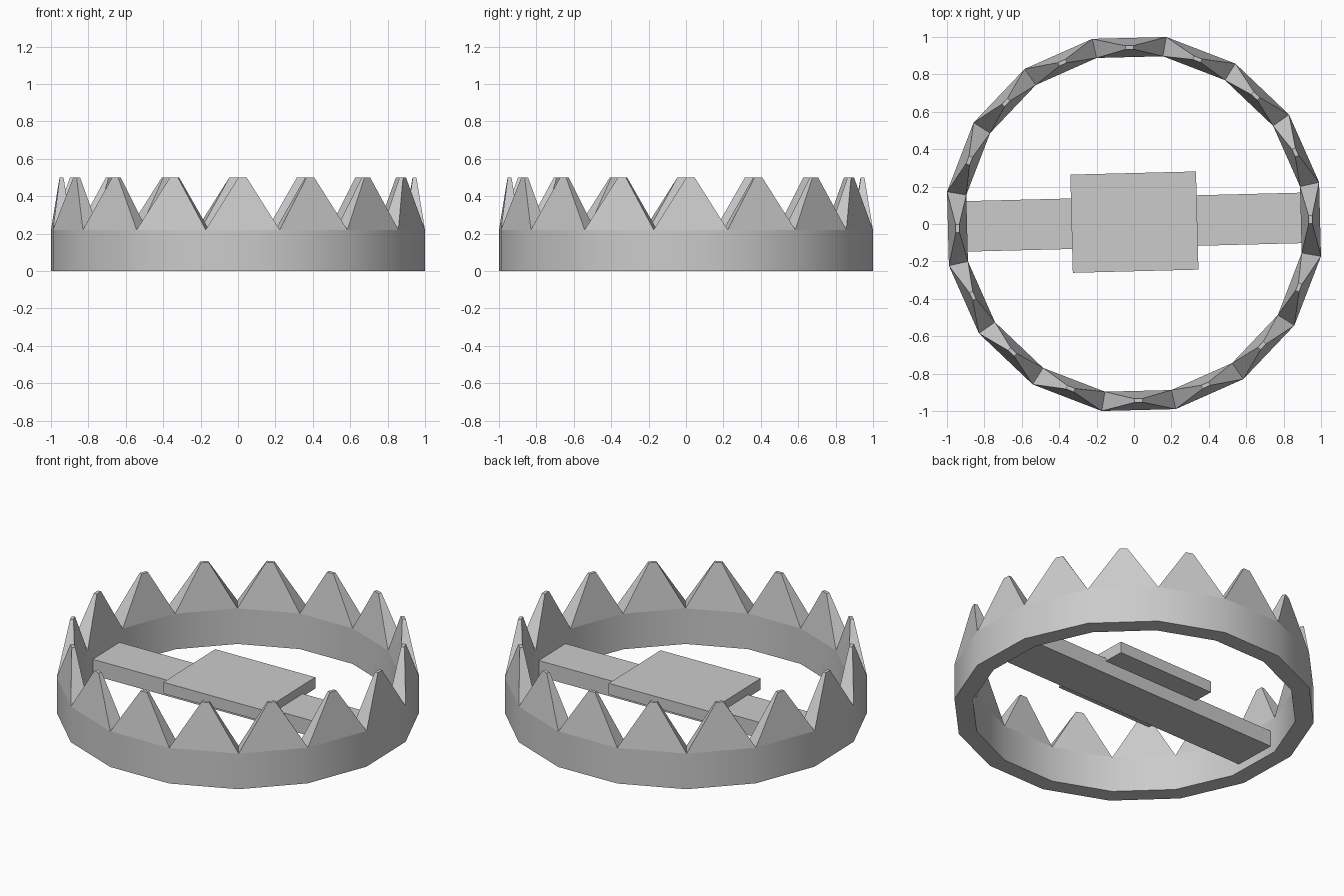
import bpy, bmesh
from math import sin, cos, pi, radians
from mathutils import Vector

if "Cube" in bpy.data.objects:
    bpy.data.objects.remove(bpy.data.objects["Cube"])

N = 16
TURN = radians(1.45)             # slight twist of the whole trap
R_OUT, R_IN = 1.0145, 0.91
BAND_H, TIP_H = 0.22, 0.50


def polar(r, a, z):
    return Vector((r * cos(a), r * sin(a), z))


def corner(i):
    return TURN + (i - 0.5) * 2 * pi / N


def finish(name, bm, smooth=False):
    bmesh.ops.recalc_face_normals(bm, faces=bm.faces[:])
    me = bpy.data.meshes.new(name)
    bm.to_mesh(me)
    bm.free()
    ob = bpy.data.objects.new(name, me)
    bpy.context.collection.objects.link(ob)
    if smooth:
        bpy.context.view_layer.objects.active = ob
        ob.select_set(True)
        bpy.ops.object.shade_smooth_by_angle(angle=radians(30))
        ob.select_set(False)
    return ob


# Round jaw band: rectangular section swept around 16 sides, open where teeth sit
bm = bmesh.new()
section = [(R_OUT, BAND_H), (R_OUT, 0), (R_IN, 0), (R_IN, BAND_H)]
loops = [[bm.verts.new(polar(r, corner(i), z)) for r, z in section] for i in range(N)]
for i in range(N):
    a, b = loops[i], loops[(i + 1) % N]
    for k in range(3):
        bm.faces.new((a[k], b[k], b[k + 1], a[k + 1]))
finish("jaw_band", bm, smooth=True)

# Teeth: one blunt wedge per side of the band
bm = bmesh.new()
for i in range(N):
    a0, a1 = corner(i), corner(i + 1)
    base = [polar(R_OUT, a0, BAND_H), polar(R_OUT, a1, BAND_H),
            polar(R_IN, a1, BAND_H), polar(R_IN, a0, BAND_H)]
    mid = sum(base, Vector()) / 4
    out = Vector((mid.x, mid.y, 0)).normalized()
    side = Vector((-out.y, out.x, 0))
    top = Vector((mid.x, mid.y, TIP_H))
    tip = [top + out * 0.01 * o + side * 0.022 * s
           for o, s in ((1, -1), (1, 1), (-1, 1), (-1, -1))]
    lo = [bm.verts.new(p) for p in base]
    hi = [bm.verts.new(p) for p in tip]
    bm.faces.new(hi)
    for k in range(4):
        n = (k + 1) % 4
        bm.faces.new((lo[k], lo[n], hi[n], hi[k]))
finish("jaw_teeth", bm)


def box(name, size, z0, z1):
    bm = bmesh.new()
    bmesh.ops.create_cube(bm, size=1)
    bmesh.ops.scale(bm, vec=(size[0], size[1], z1 - z0), verts=bm.verts)
    ob = finish(name, bm)
    ob.location = (0.002, 0.01, (z0 + z1) / 2)
    ob.rotation_euler.z = TURN


# Cross bar and trigger plate
box("cross_bar", (1.79, 0.27), 0.05, 0.148)
box("trigger_plate", (0.672, 0.525), 0.13, 0.20)
